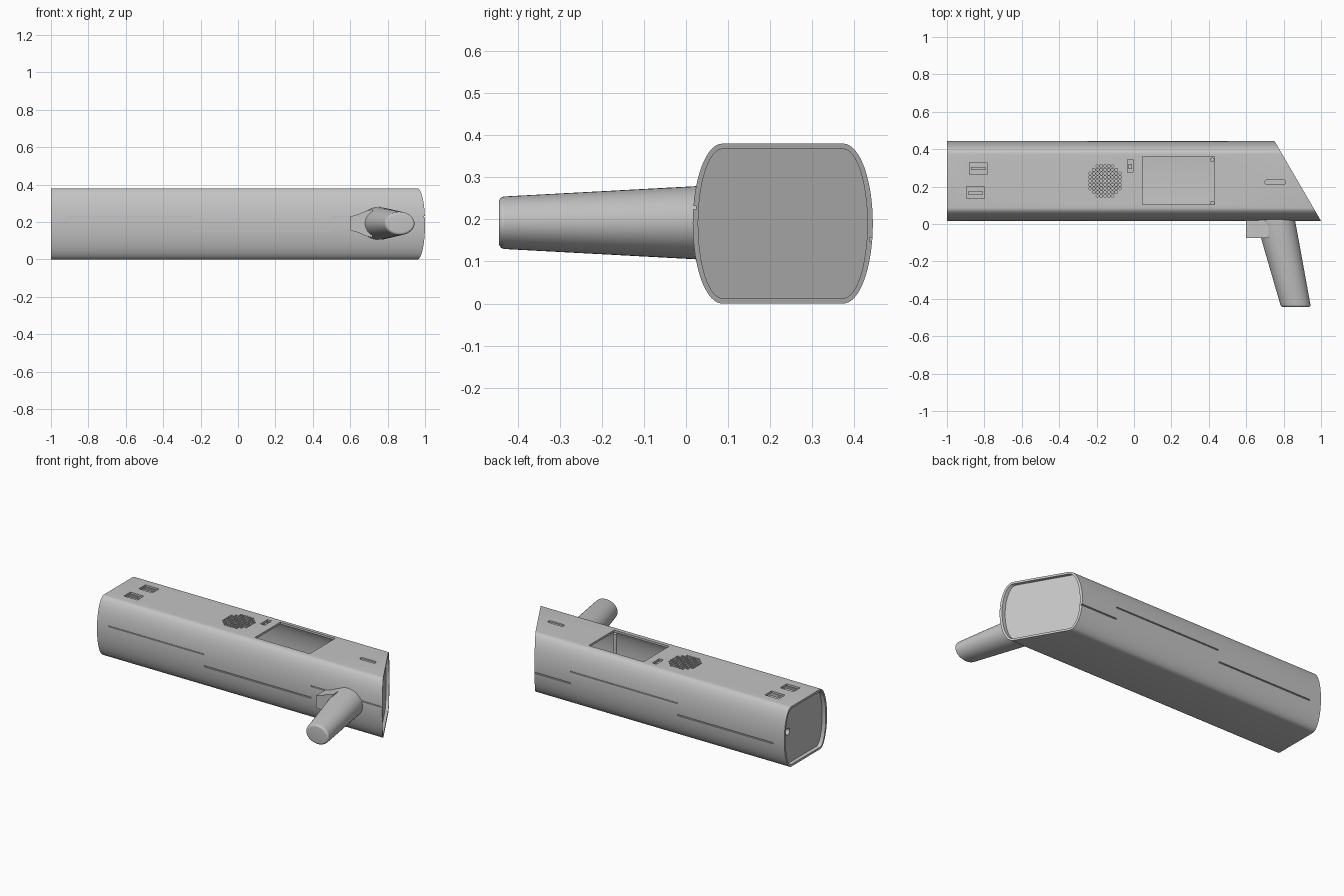
import bpy, bmesh, math
from mathutils import Matrix, Vector

if "Cube" in bpy.data.objects:
    bpy.data.objects.remove(bpy.data.objects["Cube"])

grey = bpy.data.materials.new("plain_grey")
grey.use_nodes = True
COLOUR = (0.55, 0.55, 0.55, 1)
grey.diffuse_color = COLOUR
grey.node_tree.nodes["Principled BSDF"].inputs["Base Color"].default_value = COLOUR

SLANT = 0.25 / 0.43          # x lost per unit of y at the slanted end
MID_Y, MID_Z = 0.23, 0.19


def make_object(name, bm):
    bmesh.ops.recalc_face_normals(bm, faces=bm.faces)
    mesh = bpy.data.meshes.new(name)
    bm.to_mesh(mesh)
    bm.free()
    mesh.materials.append(grey)
    obj = bpy.data.objects.new(name, mesh)
    bpy.context.collection.objects.link(obj)
    return obj


def smooth(obj):
    bpy.ops.object.select_all(action='DESELECT')
    obj.select_set(True)
    bpy.context.view_layer.objects.active = obj
    bpy.ops.object.shade_smooth_by_angle(angle=math.radians(32))


def loft(bm, rings, closed=False):
    """Skin a list of point rings; cap the ends or join them into a tube."""
    loops = [[bm.verts.new(p) for p in ring] for ring in rings]
    pairs = list(zip(loops, loops[1:]))
    if closed:
        pairs.append((loops[-1], loops[0]))
    else:
        bm.faces.new(loops[0])
        bm.faces.new(loops[-1])
    n = len(loops[0])
    for a, b in pairs:
        for i in range(n):
            j = (i + 1) % n
            bm.faces.new((a[i], a[j], b[j], b[i]))


def add_box(bm, low, high):
    low, high = Vector(low), Vector(high)
    size = high - low
    bmesh.ops.create_cube(bm, size=1, matrix=Matrix.Translation((low + high) / 2)
                          @ Matrix.Diagonal((*size, 1)))


def add_rod(bm, centre, radius, length, sides=16, axis='Z'):
    turn = Matrix.Rotation(math.pi / 2, 4, 'Y') if axis == 'X' else Matrix()
    bmesh.ops.create_cone(bm, cap_ends=True, segments=sides, radius1=radius, radius2=radius,
                          depth=length, matrix=Matrix.Translation(centre) @ turn)


def cut(obj, bm):
    """Subtract a cutter mesh and bake the result."""
    cutter = make_object("cutter", bm)
    cutter.hide_render = True
    mod = obj.modifiers.new("cut", 'BOOLEAN')
    mod.operation, mod.solver, mod.object = 'DIFFERENCE', 'EXACT', cutter
    bpy.context.view_layer.update()
    result = bpy.data.meshes.new_from_object(
        obj.evaluated_get(bpy.context.evaluated_depsgraph_get()))
    obj.modifiers.clear()
    obj.data = result
    bpy.data.objects.remove(cutter)


def section(inset, steps=16):
    """Flat top and bottom joined by half-ellipse sides, as (y, z) pairs."""
    points = []
    for side in (1, -1):
        for i in range(2 * steps + 1):
            a = math.pi / 2 - math.pi * i / (2 * steps)
            points.append((MID_Y + side * (0.144 + (0.07 - inset) * math.cos(a)),
                           MID_Z + side * (MID_Z - inset) * math.sin(a)))
    return points


def flat_end(profile, x):
    return [(x, y, z) for y, z in profile]


def slant_end(profile, back):
    return [(1 - back - (y - 0.016) * SLANT, y, z) for y, z in profile]


# Hollow main housing
outer, inner = section(0), section(0.013)
bm = bmesh.new()
loft(bm, [flat_end(outer, -1), slant_end(outer, 0), slant_end(inner, 0), flat_end(inner, -1)],
     closed=True)
housing = make_object("housing", bm)

# Openings in the top, and the stepped seam along both sides
PORTS = [(-0.88, 0.265, -0.785, 0.33), (-0.895, 0.135, -0.80, 0.20)]
SWITCH = (-0.035, 0.275, -0.005, 0.345)
WINDOW = (0.045, 0.105, 0.43, 0.36)
SPEAKER = (-0.155, 0.23)
bm = bmesh.new()
for x0, y0, x1, y1 in PORTS + [SWITCH, WINDOW]:
    add_box(bm, (x0, y0, 0.34), (x1, y1, 0.42))
for i in range(-4, 5):
    for j in range(-4, 5):
        if math.hypot(i, j) < 4.5:
            add_rod(bm, (SPEAKER[0] + i * 0.02, SPEAKER[1] + j * 0.02, 0.38), 0.0078, 0.08, 8)
slot = []
for cx, start in ((0.797, -90), (0.713, 90)):
    for k in range(9):
        a = math.radians(start + k * 22.5)
        slot.append((cx + 0.013 * math.cos(a), 0.223 + 0.013 * math.sin(a)))
loft(bm, [[(x, y, z) for x, y in slot] for z in (0.371, 0.42)])
LOW, HIGH = 0.152, 0.228
for x0, x1, front_z, back_z in ((-0.92, -0.251, HIGH, LOW), (-0.249, 0.499, LOW, HIGH),
                                (0.501, 1.1, HIGH, LOW)):
    add_box(bm, (x0, -0.02, front_z - 0.004), (x1, 0.024, front_z + 0.004))
    add_box(bm, (x0, 0.436, back_z - 0.004), (x1, 0.48, back_z + 0.004))
cut(housing, bm)
smooth(housing)

# Recessed end plates
fit = section(0.0125)
bm = bmesh.new()
loft(bm, [flat_end(fit, -0.975), flat_end(fit, -0.95)])
rear_plate = make_object("rear_plate", bm)
bm = bmesh.new()
add_rod(bm, (-0.96, 0.375, 0.215), 0.021, 0.1, 24, 'X')
cut(rear_plate, bm)
smooth(rear_plate)

bm = bmesh.new()
loft(bm, [slant_end(fit, 0.022), slant_end(fit, 0.042)])
smooth(make_object("slanted_plate", bm))

# Sockets, switch and speaker behind the top openings
for n, (x0, y0, x1, y1) in enumerate(PORTS):
    bm = bmesh.new()
    mid = (y0 + y1) / 2
    add_box(bm, (x0 - 0.008, y0 - 0.008, 0.325), (x1 + 0.008, y1 + 0.008, 0.335))
    add_box(bm, (x0 + 0.008, mid - 0.01, 0.334), (x1 - 0.008, mid + 0.006, 0.365))
    make_object(f"socket_{n + 1}", bm)
x0, y0, x1, y1 = SWITCH
bm = bmesh.new()
add_box(bm, (x0 - 0.006, y0 - 0.006, 0.335), (x1 + 0.006, y1 + 0.006, 0.345))
add_box(bm, (x0 + 0.006, y0 + 0.02, 0.344), (x1 - 0.006, y0 + 0.045, 0.372))
make_object("switch", bm)
bm = bmesh.new()
add_rod(bm, (*SPEAKER, 0.335), 0.1, 0.03, 32)
smooth(make_object("speaker", bm))

# Screw posts in the window corners
for name, y in (("front", 0.112), ("back", 0.343)):
    bm = bmesh.new()
    add_rod(bm, (0.418, y, 0.187), 0.012, 0.354)
    smooth(make_object(f"{name}_screw_post", bm))

# Tapered grip with a rounded tip
def grip_ring(y, shrink=0.0, count=40):
    t = (0.026 - y) / 0.466
    cx, rx, rz = 0.755 + 0.11 * t, 0.105 - 0.025 * t - shrink, 0.087 - 0.025 * t - shrink
    return [(cx + rx * math.cos(a), y, 0.192 + rz * math.sin(a))
            for a in (2 * math.pi * i / count for i in range(count))]


FILLET = 0.014
bm = bmesh.new()
rings = [grip_ring(0.026)]
for k in range(6):
    a = math.pi / 2 * k / 5
    rings.append(grip_ring(-0.445 + FILLET * (1 - math.sin(a)), FILLET * (1 - math.cos(a))))
loft(bm, rings)
smooth(make_object("grip", bm))

# Trigger block flaring into the grip
half = [(0.598, 0.034), (0.603, 0.039), (0.625, 0.043), (0.65, 0.052), (0.68, 0.066), (0.72, 0.076)]
outline = [(x, 0.192 + h) for x, h in half] + [(x, 0.192 - h) for x, h in reversed(half)]
bm = bmesh.new()
loft(bm, [[(x, y, z) for x, z in outline] for y in (0.026, -0.075)])
smooth(make_object("trigger", bm))
